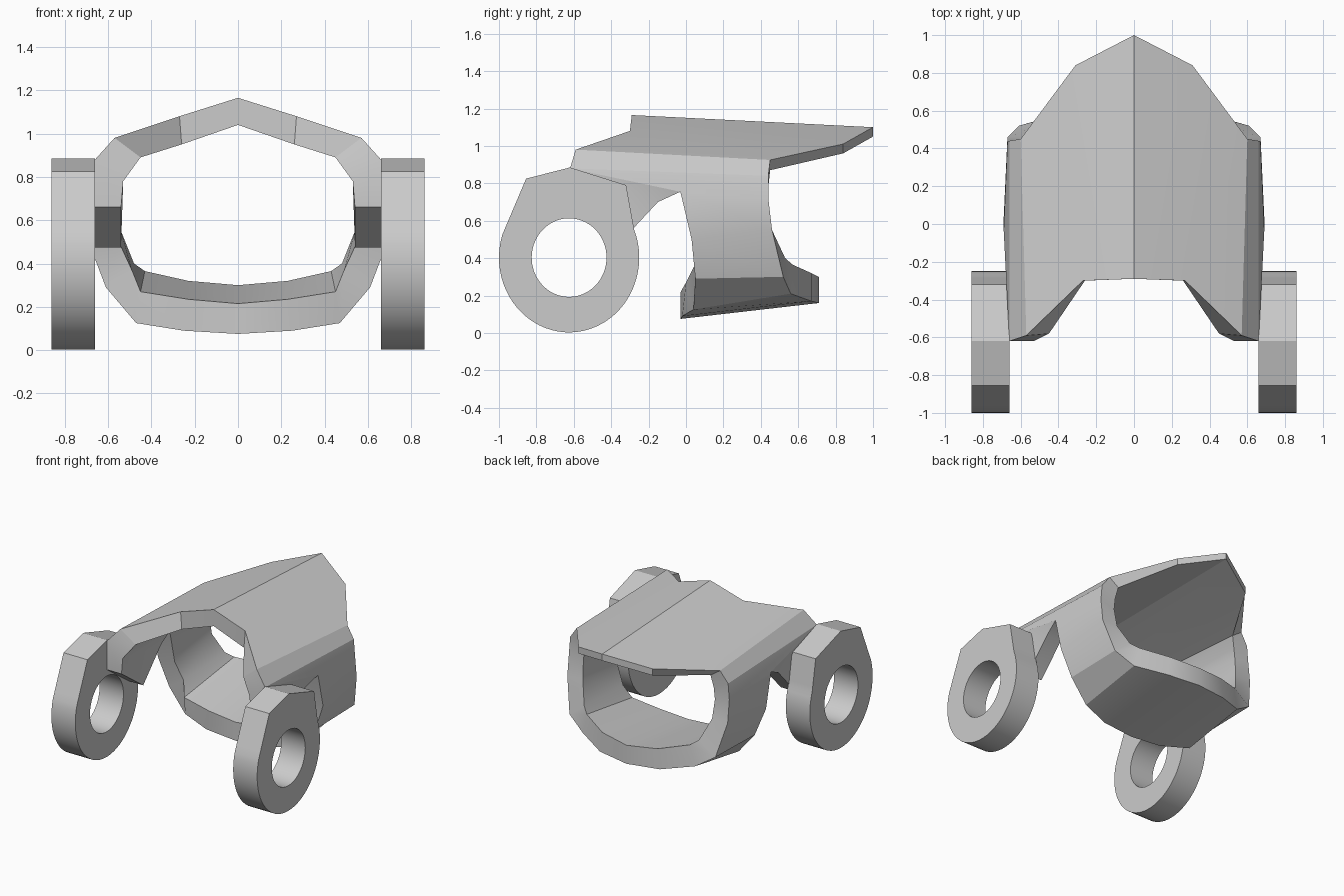
import bpy
import bmesh
import math

cube = bpy.data.objects.get("Cube")
if cube:
    bpy.data.objects.remove(cube, do_unlink=True)

# Single plain grey
grey = bpy.data.materials.new("plain_grey")
grey.use_nodes = True
GREY = (0.6, 0.6, 0.6, 1)
grey.diffuse_color = GREY
grey.node_tree.nodes["Principled BSDF"].inputs["Base Color"].default_value = GREY


def finish(bm, name, angle):
    """Turn a half mesh into a mirrored, shaded object."""
    bmesh.ops.recalc_face_normals(bm, faces=bm.faces)
    mesh = bpy.data.meshes.new(name)
    bm.to_mesh(mesh)
    bm.free()
    mesh.materials.append(grey)
    obj = bpy.data.objects.new(name, mesh)
    bpy.context.collection.objects.link(obj)
    mirror = obj.modifiers.new("mirror", 'MIRROR')
    mirror.use_clip = True
    bpy.ops.object.select_all(action='DESELECT')
    obj.select_set(True)
    bpy.context.view_layer.objects.active = obj
    bpy.ops.object.modifier_apply(modifier="mirror")
    bpy.ops.object.shade_smooth_by_angle(angle=math.radians(angle))
    return obj


# Cuff sections from the roof ridge round to the floor centre:
# outer front, outer back, inner back, inner front
sections = [
    [(0, -.29, 1.165), (0, 1, 1.10), (0, 1, 1.05), (0, -.29, 1.04)],
    [(.27, -.30, 1.08), (.31, .84, 1.01), (.31, .84, .96), (.26, -.30, .95)],
    [(.57, -.59, .98), (.60, .45, .925), (.52, .45, .87), (.45, -.58, .89)],
    [(.66, -.62, .88), (.66, .44, .84), (.54, .44, .78), (.53, -.62, .78)],
    [(.69, -.03, .755), (.67, .44, .72), (.55, .44, .69), (.55, -.03, .755)],
    [(.69, .03, .50), (.67, .46, .55), (.54, .46, .55), (.55, .03, .50)],
    [(.61, .05, .29), (.61, .52, .30), (.48, .53, .40), (.49, .05, .37)],
    [(.47, .04, .125), (.47, .56, .21), (.43, .57, .365), (.45, 0, .27)],
    [(.25, -.02, .09), (.25, .67, .17), (.23, .67, .32), (.23, -.02, .235)],
    [(0, -.03, .075), (0, .71, .16), (0, .71, .30), (0, -.03, .215)],
]
ARM = 3  # the arm grows from the front edge after this section

bm = bmesh.new()
rings = [[bm.verts.new(p) for p in s] for s in sections]
for i, (a, b) in enumerate(zip(rings, rings[1:])):
    for k in range(4):
        if i == ARM and k == 3:
            continue
        n = (k + 1) % 4
        bm.faces.new((a[k], a[n], b[n], b[k]))

# Forward arm, hanging from the open front edge of the cuff
arm_outline = [(-.62, .66), (-.36, .475), (-.15, .70)]
outer = [rings[ARM][0]] + [bm.verts.new((.665, y, z)) for y, z in arm_outline] + [rings[ARM + 1][0]]
inner = [rings[ARM][3]] + [bm.verts.new((.54, y, z)) for y, z in arm_outline] + [rings[ARM + 1][3]]
for side in (outer, inner):
    bm.faces.new(side[:4])
    bm.faces.new((side[0], side[3], side[4]))
for k in range(4):
    bm.faces.new((outer[k], outer[k + 1], inner[k + 1], inner[k]))
finish(bm, "cuff_with_arms", 25)

# Ring lugs: round below, faceted above, with a round hole
CY, CZ = -.625, .403
outline = []
for i in range(41):
    t = math.radians(162 + 220 * i / 40)
    outline.append((CY + .375 * math.cos(t), CZ + .4 * math.sin(t)))
corners = [outline[-1], (-.32, .79), (-.62, .885), (-.855, .825), outline[0]]
for (y0, z0), (y1, z1) in zip(corners, corners[1:]):
    for j in range(1, 7):
        f = j / 6
        outline.append((y0 + (y1 - y0) * f, z0 + (z1 - z0) * f))
outline.pop()

bm = bmesh.new()
loops = []
for y, z in outline:
    t = math.atan2(z - CZ, y - CY)
    hy, hz = CY + .2 * math.cos(t), CZ + .21 * math.sin(t)
    loops.append([bm.verts.new(p) for p in
                  ((.66, y, z), (.86, y, z), (.86, hy, hz), (.66, hy, hz))])
for i, a in enumerate(loops):
    b = loops[(i + 1) % len(loops)]
    for k in range(4):
        n = (k + 1) % 4
        bm.faces.new((a[k], a[n], b[n], b[k]))
finish(bm, "ring_lugs", 28)
